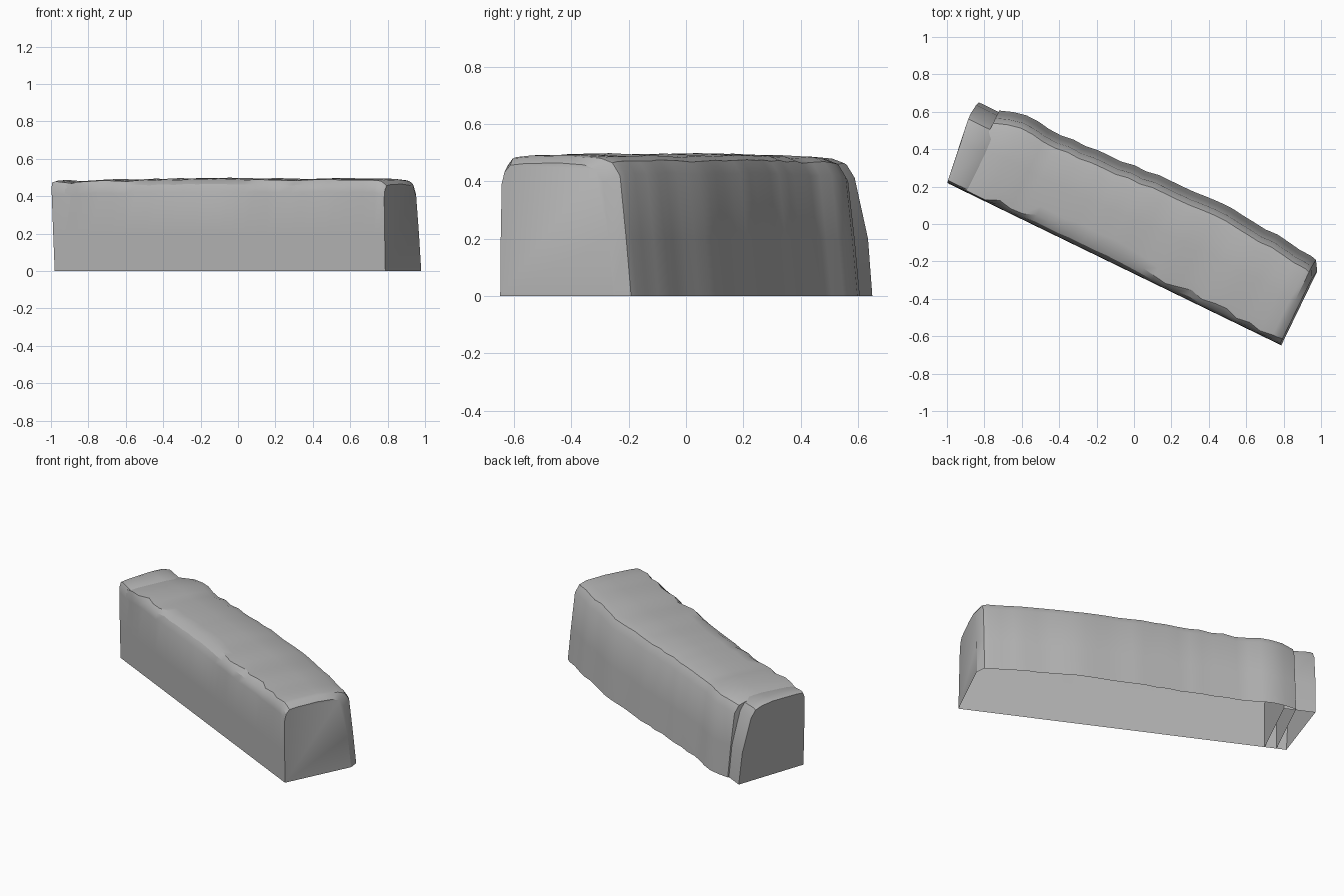
import bpy, bmesh, math, random
from mathutils import Vector

cube = bpy.data.objects.get("Cube")
if cube:
    bpy.data.objects.remove(cube)
random.seed(4)

stone = bpy.data.materials.new("grey stone")
stone.use_nodes = True
colour = (0.45, 0.45, 0.45, 1)
stone.diffuse_color = colour
stone.node_tree.nodes["Principled BSDF"].inputs["Base Color"].default_value = colour

# The block lies diagonally: u runs along its front, v runs towards its back
ORIGIN = Vector((-0.98, 0.21, 0))
ALONG = Vector((1.76, -0.855, 0)).normalized()
ACROSS = Vector((-ALONG.y, ALONG.x, 0))


def place(u, v, z):
    return ORIGIN + ALONG * u + ACROSS * v + Vector((0, 0, z))


def lerp_table(table, u):
    for a, b in zip(table, table[1:]):
        if u <= b[0]:
            t = max(0, (u - a[0]) / (b[0] - a[0]))
            return [p + (q - p) * t for p, q in zip(a, b)][1:]
    return table[-1][1:]


def loft(name, rings, angle):
    """Skin open arches of points and close both ends; the underside stays open."""
    bm = bmesh.new()
    rows = [[bm.verts.new(place(*p)) for p in ring] for ring in rings]
    for a, b in zip(rows, rows[1:]):
        for i in range(len(a) - 1):
            bm.faces.new((a[i], b[i], b[i + 1], a[i + 1]))
    bm.faces.new(rows[0])
    bm.faces.new(rows[-1][::-1])
    bmesh.ops.recalc_face_normals(bm, faces=bm.faces)
    if sum((f.normal.z * f.calc_area() for f in bm.faces)) < 0:
        bmesh.ops.reverse_faces(bm, faces=bm.faces)
    mesh = bpy.data.meshes.new(name)
    bm.to_mesh(mesh)
    bm.free()
    obj = bpy.data.objects.new(name, mesh)
    bpy.context.collection.objects.link(obj)
    mesh.materials.append(stone)
    bpy.ops.object.select_all(action="DESELECT")
    obj.select_set(True)
    bpy.context.view_layer.objects.active = obj
    bpy.ops.object.shade_smooth_by_angle(angle=math.radians(angle))


def arch(u, back, chip, top, shrink=0.0, lean=0.0):
    """Cross-section from the front foot, over the top, to the back foot."""
    rim = top - shrink
    section = [(0, 0), (0.0, 0.2), (0.002, rim - 0.07), (chip * 0.35, rim - 0.03),
               (chip, rim - 0.005), (chip + 0.05, rim), (back * 0.5, rim + 0.003),
               (back - 0.12, rim - 0.004), (back - 0.075, rim - 0.02),
               (back - 0.045, rim - 0.065), (back - 0.02, 0.2), (back, 0)]
    return [(u + lean * z, v, z) for v, z in section]


# Along the body: u, back foot, front chipping, top height
body_shape = [(0.06, 0.47, 0.01, 0.465), (0.10, 0.49, 0.012, 0.482), (0.20, 0.512, 0.02, 0.488),
              (0.38, 0.497, 0.04, 0.486), (0.62, 0.505, 0.05, 0.492), (0.84, 0.518, 0.065, 0.497),
              (1.05, 0.534, 0.05, 0.493), (1.38, 0.548, 0.04, 0.49), (1.57, 0.528, 0.055, 0.492),
              (1.75, 0.517, 0.035, 0.494), (1.90, 0.50, 0.03, 0.49)]
rings = []
count = 26
for i in range(count + 1):
    u = 0.06 + (1.90 - 0.06) * i / count
    back, chip, top = lerp_table(body_shape, u)
    if 0 < i < count:
        chip = max(0.008, chip + random.uniform(-0.018, 0.014))
        top += random.uniform(-0.004, 0.004)
        back += random.uniform(-0.006, 0.006)
    rings.append(arch(u, back, chip, top))
# Bevelled right end
rings.append(arch(1.932, 0.492, 0.03, 0.485, lean=-0.01))
rings.append(arch(1.965, 0.44, 0.035, 0.462, lean=-0.02))
loft("stone_body", rings, 30)

# Narrow end stone beside the joint, slightly overhanging at its outer face
cap_rings = []
for start, top in ((0.0, 0.478), (0.02, 0.484), (0.09, 0.474), (0.13, 0.45)):
    ring = arch(start, 0.462, 0.015, top)
    skew = 0.057 if start < 0.05 else 0.0
    cap_rings.append([(u - skew * v / 0.46 - (0.045 * z if start < 0.05 else 0),
                       v - (0.03 if z > 0.3 and v > 0.3 else 0), z) for u, v, z in ring])
loft("end_stone", cap_rings, 30)
